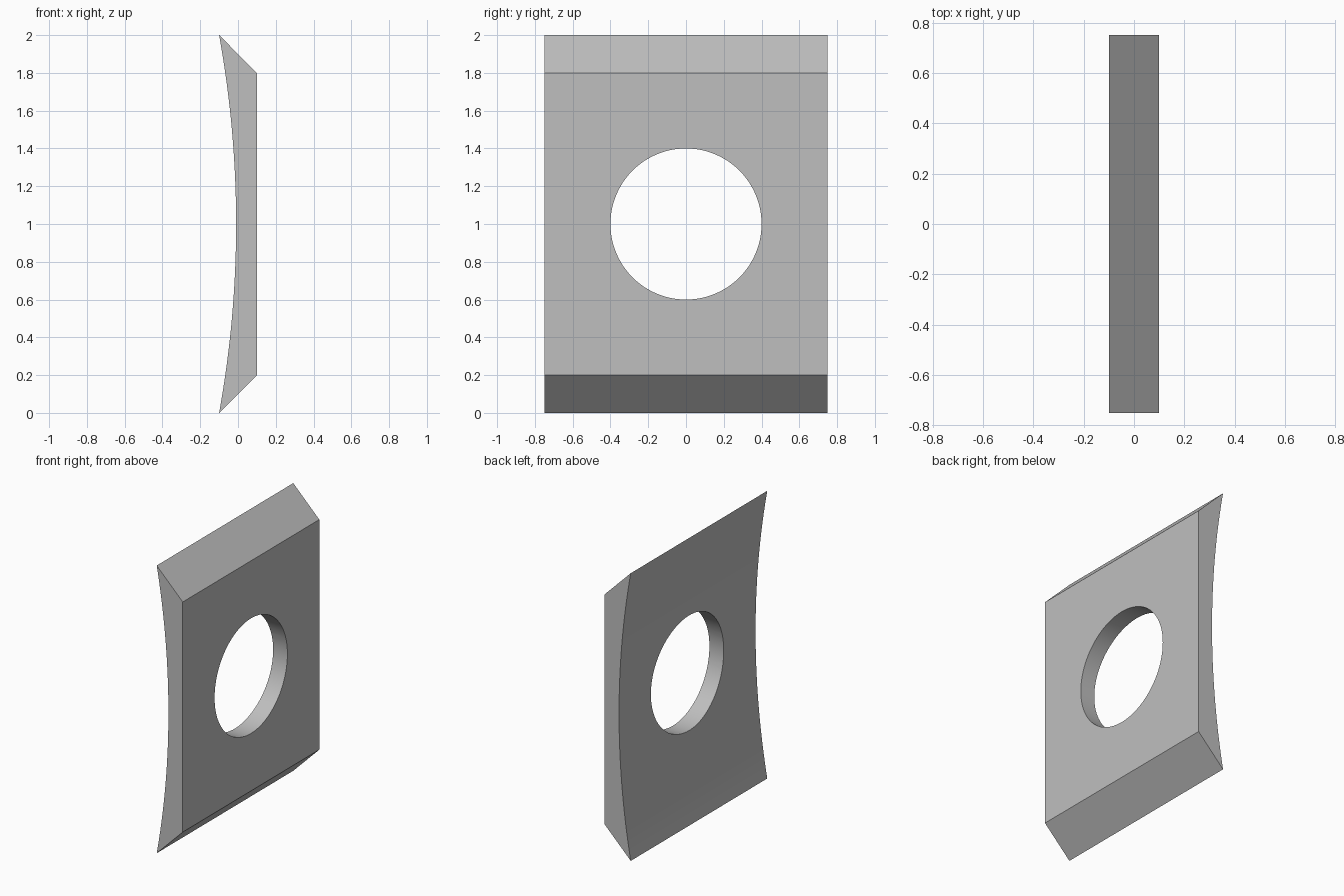
import bpy
import bmesh
import math

cube = bpy.data.objects.get("Cube")
if cube:
    bpy.data.objects.remove(cube, do_unlink=True)

HALF_WIDTH = 0.75
HALF_DEPTH = 0.1
HEIGHT = 2.0
BEVEL = 0.2
SAG = 0.09
HOLE_RADIUS = 0.4
ARC_STEPS = 48

# Single plain grey material
grey = bpy.data.materials.new("plain_grey")
grey.use_nodes = True
colour = (0.52, 0.52, 0.52, 1.0)
grey.diffuse_color = colour
grey.node_tree.nodes["Principled BSDF"].inputs["Base Color"].default_value = colour

# Side profile: flat face with slanted ends, closed by a shallow concave arc
half = HEIGHT / 2
radius = (half ** 2 + SAG ** 2) / (2 * SAG)
sweep = math.asin(half / radius)
centre_x = SAG - HALF_DEPTH - radius
profile = [(HALF_DEPTH, BEVEL), (HALF_DEPTH, HEIGHT - BEVEL)]
for i in range(ARC_STEPS + 1):
    a = sweep * (1 - 2 * i / ARC_STEPS)
    profile.append((centre_x + radius * math.cos(a), half + radius * math.sin(a)))

# Plate: profile extruded across the width
bm = bmesh.new()
face = bm.faces.new([bm.verts.new((x, -HALF_WIDTH, z)) for x, z in profile])
extruded = bmesh.ops.extrude_face_region(bm, geom=[face])
moved = [v for v in extruded["geom"] if isinstance(v, bmesh.types.BMVert)]
bmesh.ops.translate(bm, verts=moved, vec=(0, 2 * HALF_WIDTH, 0))
bmesh.ops.recalc_face_normals(bm, faces=bm.faces)
mesh = bpy.data.meshes.new("curved_plate")
bm.to_mesh(mesh)
bm.free()
mesh.materials.append(grey)
plate = bpy.data.objects.new("curved_plate", mesh)
bpy.context.collection.objects.link(plate)

# Round hole through the middle
bpy.ops.mesh.primitive_cylinder_add(vertices=96, radius=HOLE_RADIUS, depth=1,
                                    location=(0, 0, half),
                                    rotation=(0, math.pi / 2, 0))
cutter = bpy.context.object
cutter.name = "hole_cutter"
cutter.hide_render = True
cutter.data.materials.append(grey)

cut = plate.modifiers.new("hole", 'BOOLEAN')
cut.operation = 'DIFFERENCE'
cut.solver = 'EXACT'
cut.object = cutter

bpy.ops.object.select_all(action='DESELECT')
plate.select_set(True)
bpy.context.view_layer.objects.active = plate
bpy.ops.object.modifier_apply(modifier=cut.name)
bpy.data.objects.remove(cutter, do_unlink=True)

# Smooth arc and bore, crisp edges elsewhere
bpy.ops.object.shade_smooth_by_angle(angle=math.radians(30))
